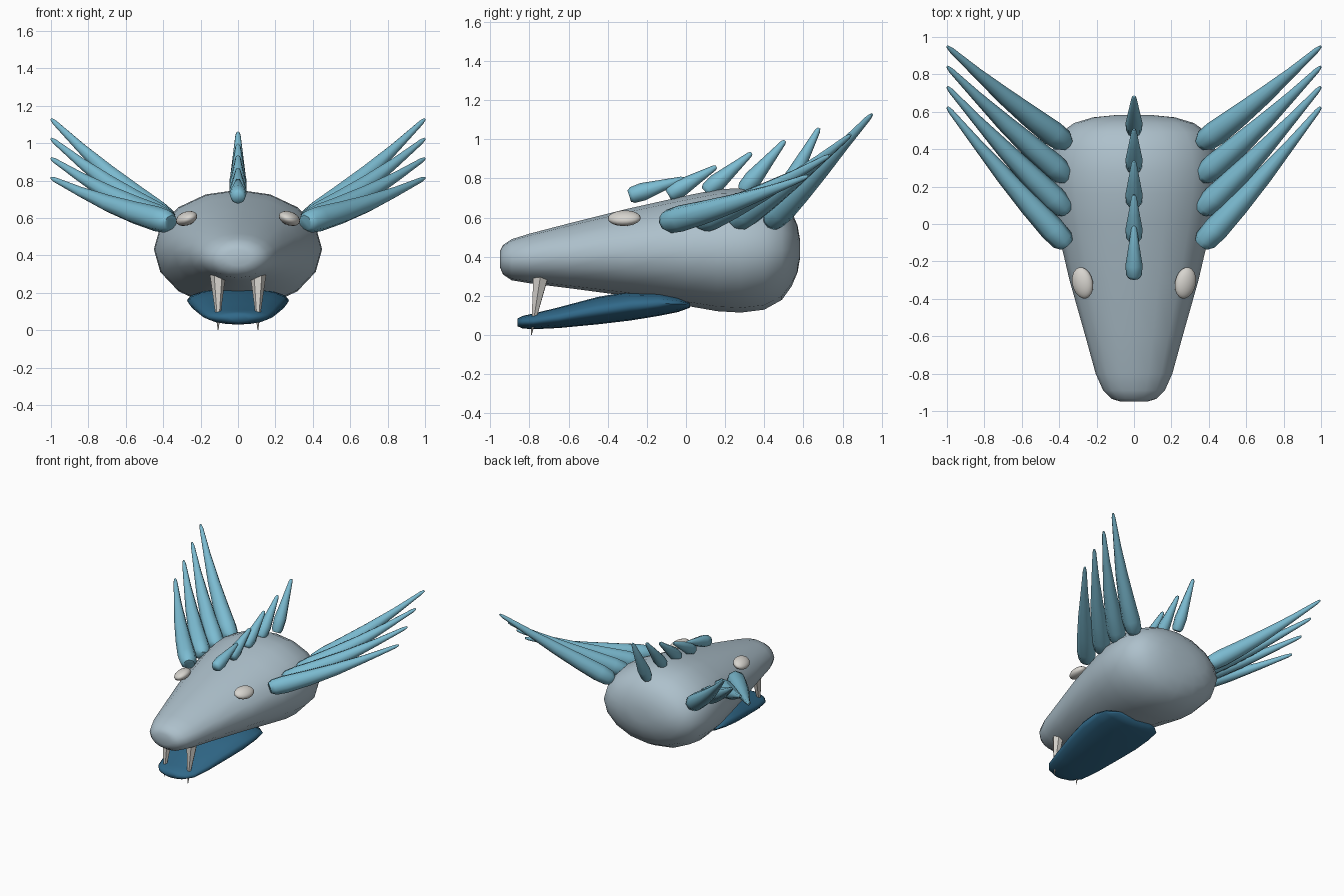
import bpy, bmesh, math
from mathutils import Vector, Euler

cube = bpy.data.objects.get("Cube")
if cube:
    bpy.data.objects.remove(cube, do_unlink=True)


def material(name, rgb):
    m = bpy.data.materials.new(name)
    m.use_nodes = True
    m.diffuse_color = (*rgb, 1)
    m.node_tree.nodes["Principled BSDF"].inputs["Base Color"].default_value = (*rgb, 1)
    return m


SKIN = material("pale blue grey", (0.42, 0.53, 0.60))
FEATHER = material("sky blue", (0.20, 0.50, 0.64))
JAW = material("deep blue", (0.03, 0.14, 0.25))
IVORY = material("ivory", (0.68, 0.66, 0.62))


def finish(name, bm, mat, smooth_angle=60):
    """Turn a bmesh into a named, coloured object."""
    bmesh.ops.recalc_face_normals(bm, faces=bm.faces)
    mesh = bpy.data.meshes.new(name)
    bm.to_mesh(mesh)
    bm.free()
    mesh.materials.append(mat)
    ob = bpy.data.objects.new(name, mesh)
    bpy.context.collection.objects.link(ob)
    if smooth_angle:
        bpy.ops.object.select_all(action='DESELECT')
        ob.select_set(True)
        bpy.context.view_layer.objects.active = ob
        bpy.ops.object.shade_smooth_by_angle(angle=math.radians(smooth_angle))
    return ob


def loft(rings):
    """Skin a list of equal rings of points and cap both ends."""
    bm = bmesh.new()
    loops = [[bm.verts.new(p) for p in ring] for ring in rings]
    n = len(loops[0])
    for a, b in zip(loops, loops[1:]):
        for i in range(n):
            j = (i + 1) % n
            bm.faces.new((a[i], a[j], b[j], b[i]))
    bm.faces.new(loops[0])
    bm.faces.new(loops[-1])
    return bm


def oval(centre, u, v, sides):
    angles = [2 * math.pi * i / sides for i in range(sides)]
    return [centre + u * math.cos(a) + v * math.sin(a) for a in angles]


def body(name, stations, mat, sides=16):
    """Stations: y, half width, bottom z, top z."""
    rings = [oval(Vector((0, y, (lo + hi) / 2)), Vector((w, 0, 0)),
                  Vector((0, 0, (hi - lo) / 2)), sides)
             for y, w, lo, hi in stations]
    return finish(name, loft(rings), mat, 80)


def spike(name, base, tip, profile, mat, sag=0.0, sides=8, smooth=60):
    """Tapered spike; profile holds (fraction of length, radius)."""
    base, tip = Vector(base), Vector(tip)
    axis = (tip - base).normalized()
    side = axis.cross(Vector((0, 0, 1))).normalized()
    up = side.cross(axis)
    rings = []
    for t, r in profile:
        centre = base.lerp(tip, t) - Vector((0, 0.6, 0.8)) * sag * math.sin(math.pi * t)
        rings.append(oval(centre, side * r, up * r, sides))
    return finish(name, loft(rings), mat, smooth)


# Skull with long snout
body("head", [
    (-0.95, 0.07, 0.345, 0.43), (-0.935, 0.12, 0.31, 0.46),
    (-0.89, 0.165, 0.28, 0.49), (-0.80, 0.205, 0.265, 0.518),
    (-0.60, 0.26, 0.24, 0.57), (-0.30, 0.345, 0.20, 0.645),
    (0.0, 0.415, 0.15, 0.712), (0.16, 0.445, 0.122, 0.745),
    (0.28, 0.45, 0.115, 0.75), (0.40, 0.435, 0.13, 0.735),
    (0.49, 0.39, 0.18, 0.69), (0.54, 0.32, 0.25, 0.63),
    (0.57, 0.22, 0.32, 0.56), (0.582, 0.10, 0.39, 0.49)], SKIN)

# Open lower jaw
body("lower_jaw", [
    (-0.86, 0.06, 0.045, 0.085), (-0.835, 0.12, 0.034, 0.098),
    (-0.78, 0.165, 0.03, 0.11), (-0.65, 0.20, 0.036, 0.142),
    (-0.45, 0.24, 0.055, 0.195), (-0.28, 0.268, 0.075, 0.224),
    (-0.14, 0.272, 0.098, 0.225), (-0.04, 0.25, 0.118, 0.20),
    (0.02, 0.18, 0.14, 0.17)], JAW)

# Side frills, eyes and fangs, mirrored left and right
FRILL = [(0, 0.042), (0.035, 0.062), (0.12, 0.068), (0.3, 0.06),
         (0.52, 0.046), (0.75, 0.028), (0.97, 0.014), (1, 0.007)]
FANG = [(0, 0.043), (1, 0.002)]
for label, s in (("left", 1), ("right", -1)):
    for i in range(4):
        spike(f"{label}_frill_{i + 1}",
              (s * 0.36, -0.11 + 0.18 * i, 0.575),
              (s * 0.998, 0.625 + 0.108 * i, 0.813 + 0.105 * i),
              FRILL, FEATHER, sag=0.028)

    bm = bmesh.new()
    bmesh.ops.create_uvsphere(bm, u_segments=20, v_segments=12, radius=1)
    eye = finish(f"{label}_eye", bm, IVORY)
    eye.scale = (0.058, 0.085, 0.036)
    eye.rotation_euler = Euler((0, s * math.radians(22), -s * math.radians(12)))
    eye.location = (s * 0.275, -0.315, 0.597)

    spike(f"{label}_fang", (s * 0.108, -0.742, 0.30), (s * 0.106, -0.79, 0.0),
          FANG, IVORY, sides=6, smooth=0)

# Crest along the top of the skull
CREST = [(0, 0.03), (0.06, 0.042), (0.25, 0.046), (0.6, 0.03), (0.96, 0.014), (1, 0.007)]
for i, (y0, z0, y1, z1) in enumerate([
        (-0.29, 0.71, -0.01, 0.80), (-0.09, 0.715, 0.155, 0.86),
        (0.10, 0.73, 0.335, 0.93), (0.29, 0.735, 0.505, 0.993),
        (0.49, 0.70, 0.68, 1.058)]):
    spike(f"crest_spike_{i + 1}", (0, y0, z0), (0, y1, z1), CREST, FEATHER)
